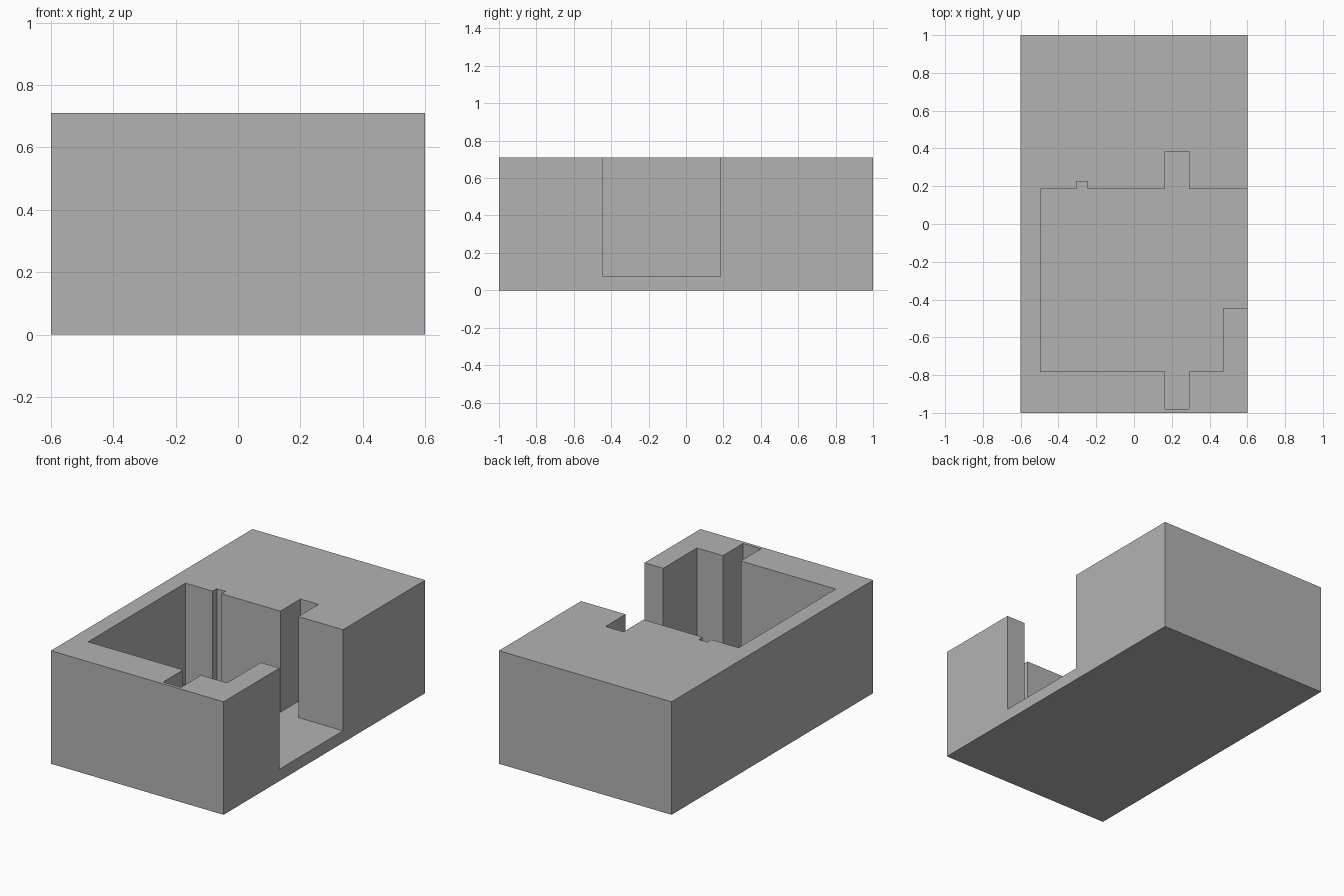
import bpy
import bmesh

cube = bpy.data.objects.get("Cube")
if cube:
    bpy.data.objects.remove(cube, do_unlink=True)

HEIGHT, FLOOR = 0.71, 0.075

grey = bpy.data.materials.new("plain grey")
grey.use_nodes = True
colour = (0.45, 0.45, 0.45, 1)
grey.diffuse_color = colour
grey.node_tree.nodes["Principled BSDF"].inputs["Base Color"].default_value = colour


def prism(name, outline, bottom, top):
    """Extrude a plan outline between two heights."""
    bm = bmesh.new()
    face = bm.faces.new([bm.verts.new((x, y, bottom)) for x, y in outline])
    new = bmesh.ops.extrude_face_region(bm, geom=[face])["geom"]
    verts = [v for v in new if isinstance(v, bmesh.types.BMVert)]
    bmesh.ops.translate(bm, verts=verts, vec=(0, 0, top - bottom))
    bmesh.ops.recalc_face_normals(bm, faces=bm.faces)
    mesh = bpy.data.meshes.new(name)
    bm.to_mesh(mesh)
    bm.free()
    mesh.materials.append(grey)
    obj = bpy.data.objects.new(name, mesh)
    bpy.context.collection.objects.link(obj)
    return obj


# Solid block
block = prism("housing_block", [(-0.6, -1), (0.6, -1), (0.6, 1), (-0.6, 1)], 0, HEIGHT)

# Pocket with wall slots, open through the left side
pocket = prism("pocket_cutter", [
    (-0.495, -0.78), (0.165, -0.78), (0.165, -0.98), (0.29, -0.98),
    (0.29, -0.78), (0.47, -0.78), (0.47, -0.445), (0.8, -0.445),
    (0.8, 0.185), (0.29, 0.185), (0.29, 0.385), (0.165, 0.385),
    (0.165, 0.185), (-0.245, 0.185), (-0.245, 0.225), (-0.305, 0.225),
    (-0.305, 0.185), (-0.495, 0.185)], FLOOR, HEIGHT + 0.2)
pocket.hide_render = True
pocket.hide_set(True)

cut = block.modifiers.new("pocket", 'BOOLEAN')
cut.operation = 'DIFFERENCE'
cut.solver = 'EXACT'
cut.object = pocket

# Bake the cut and drop the cutter
bpy.context.view_layer.objects.active = block
block.select_set(True)
bpy.ops.object.modifier_apply(modifier=cut.name)
bpy.data.objects.remove(pocket, do_unlink=True)
